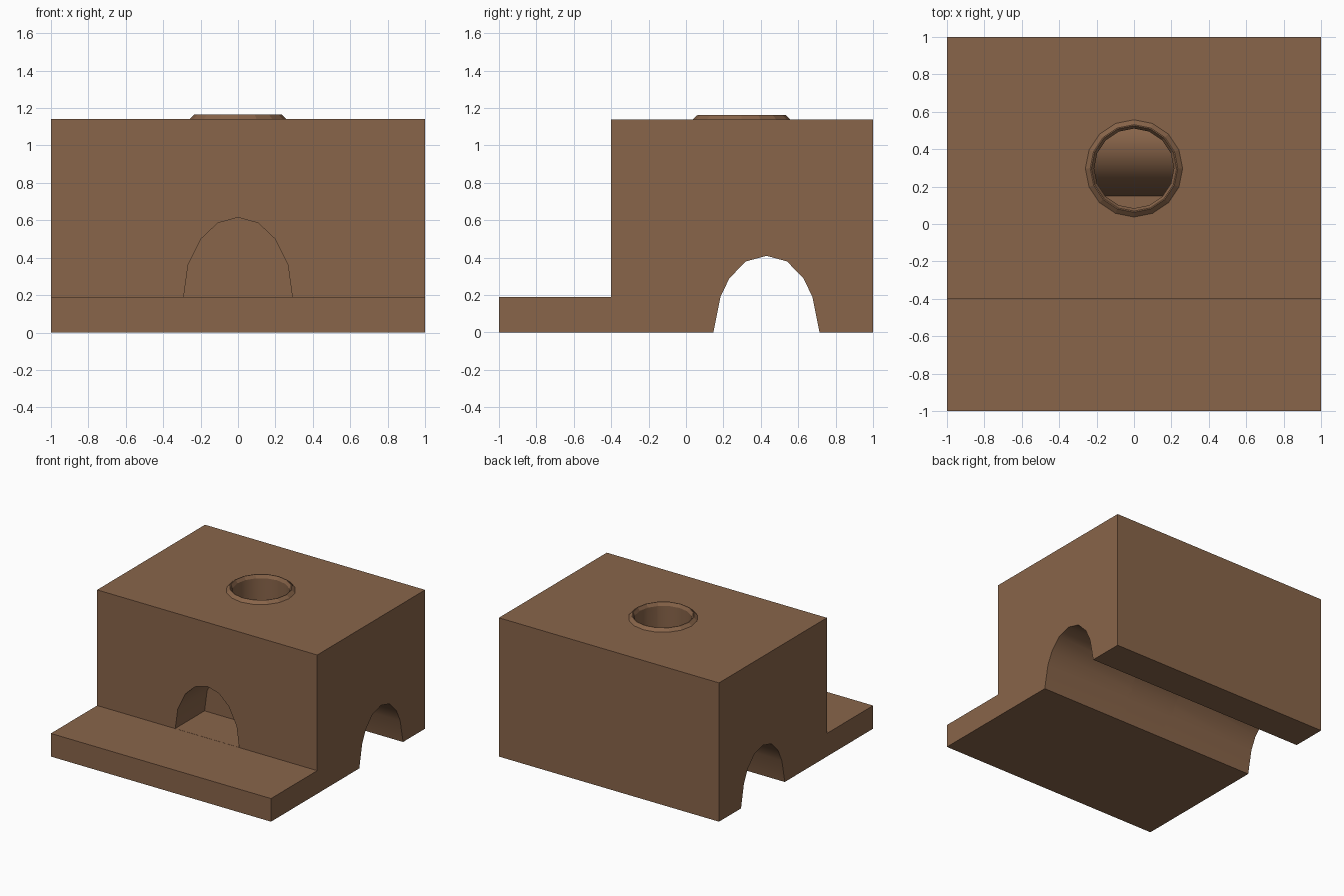
import bpy, bmesh, math
from mathutils import Vector

if "Cube" in bpy.data.objects:
    bpy.data.objects.remove(bpy.data.objects["Cube"])

clay = bpy.data.materials.new("brown clay")
clay.diffuse_color = (0.25, 0.13, 0.068, 1)
clay.use_nodes = True
clay.node_tree.nodes["Principled BSDF"].inputs["Base Color"].default_value = clay.diffuse_color


def make_object(name, bm):
    bmesh.ops.recalc_face_normals(bm, faces=bm.faces)
    me = bpy.data.meshes.new(name)
    bm.to_mesh(me)
    bm.free()
    me.materials.append(clay)
    ob = bpy.data.objects.new(name, me)
    bpy.context.collection.objects.link(ob)
    return ob


def extrude(name, points, length):
    """Closed prism from a 3D outline."""
    bm = bmesh.new()
    face = bm.faces.new([bm.verts.new(p) for p in points])
    out = bmesh.ops.extrude_face_region(bm, geom=[face], use_keep_orig=True)
    verts = [g for g in out["geom"] if isinstance(g, bmesh.types.BMVert)]
    bmesh.ops.translate(bm, verts=verts, vec=Vector(length))
    return make_object(name, bm)


def mirror_arch(half):
    """half: (offset, height) from the apex down to the right foot."""
    return [(-a, b) for a, b in reversed(half[1:])] + half


def cut(target, cutter):
    cutter.hide_render = True
    mod = target.modifiers.new("cut", 'BOOLEAN')
    mod.operation = 'DIFFERENCE'
    mod.solver = 'EXACT'
    mod.object = cutter
    bpy.context.view_layer.objects.active = target
    bpy.ops.object.modifier_apply(modifier=mod.name)
    bpy.data.objects.remove(cutter, do_unlink=True)


def smooth(ob, angle):
    bpy.ops.object.select_all(action='DESELECT')
    ob.select_set(True)
    bpy.context.view_layer.objects.active = ob
    bpy.ops.object.shade_smooth_by_angle(angle=math.radians(angle))


# stepped block with front ledge
profile = [(-1, 0), (1, 0), (1, 1.14), (-0.4, 1.14), (-0.4, 0.19), (-1, 0.19)]
body = extrude("oven_body", [(-1, y, z) for y, z in profile], (2, 0, 0))

# front arched chamber
mouth = mirror_arch([(0, 0.615), (0.108, 0.585), (0.198, 0.50), (0.267, 0.36), (0.29, 0.191)])
cut(body, extrude("mouth_cutter", [(x, -0.54, z) for x, z in mouth], (0, 0.52, 0)))

# round flue sunk into the top
CY = 0.297
bm = bmesh.new()
bmesh.ops.create_cone(bm, cap_ends=True, segments=16, radius1=0.215, radius2=0.215, depth=1.28)
bmesh.ops.translate(bm, verts=bm.verts, vec=(0, CY, 0.66))
cut(body, make_object("flue_cutter", bm))

# arched tunnel along the bottom
half = [(0, 0.41), (0.11, 0.38), (0.198, 0.29), (0.246, 0.19), (0.284, 0)]
tunnel = mirror_arch(half + [(0.284, -0.1)])
cut(body, extrude("tunnel_cutter", [(-1.1, 0.43 + y, z) for y, z in tunnel], (2.2, 0, 0)))
smooth(body, 36)

# thin tunnel roof that closes the foot of the flue
bm = bmesh.new()
rows = [[bm.verts.new((x, 0.43 + y, z)) for y, z in mirror_arch(half)] for x in (-0.216, 0.216)]
for i in range(len(rows[0]) - 1):
    bm.faces.new((rows[0][i], rows[1][i], rows[1][i + 1], rows[0][i + 1]))
smooth(make_object("tunnel_roof", bm), 36)

# sloped rim around the flue
ring = [(0.262, 1.138), (0.234, 1.164), (0.228, 1.164), (0.213, 1.138)]
bm = bmesh.new()
N = 16
loops = []
for k in range(N):
    a = 2 * math.pi * k / N
    loops.append([bm.verts.new((r * math.cos(a), CY + r * math.sin(a), z)) for r, z in ring])
for k in range(N):
    p, q = loops[k], loops[(k + 1) % N]
    for i in range(4):
        j = (i + 1) % 4
        bm.faces.new((p[i], q[i], q[j], p[j]))
make_object("flue_rim", bm)
